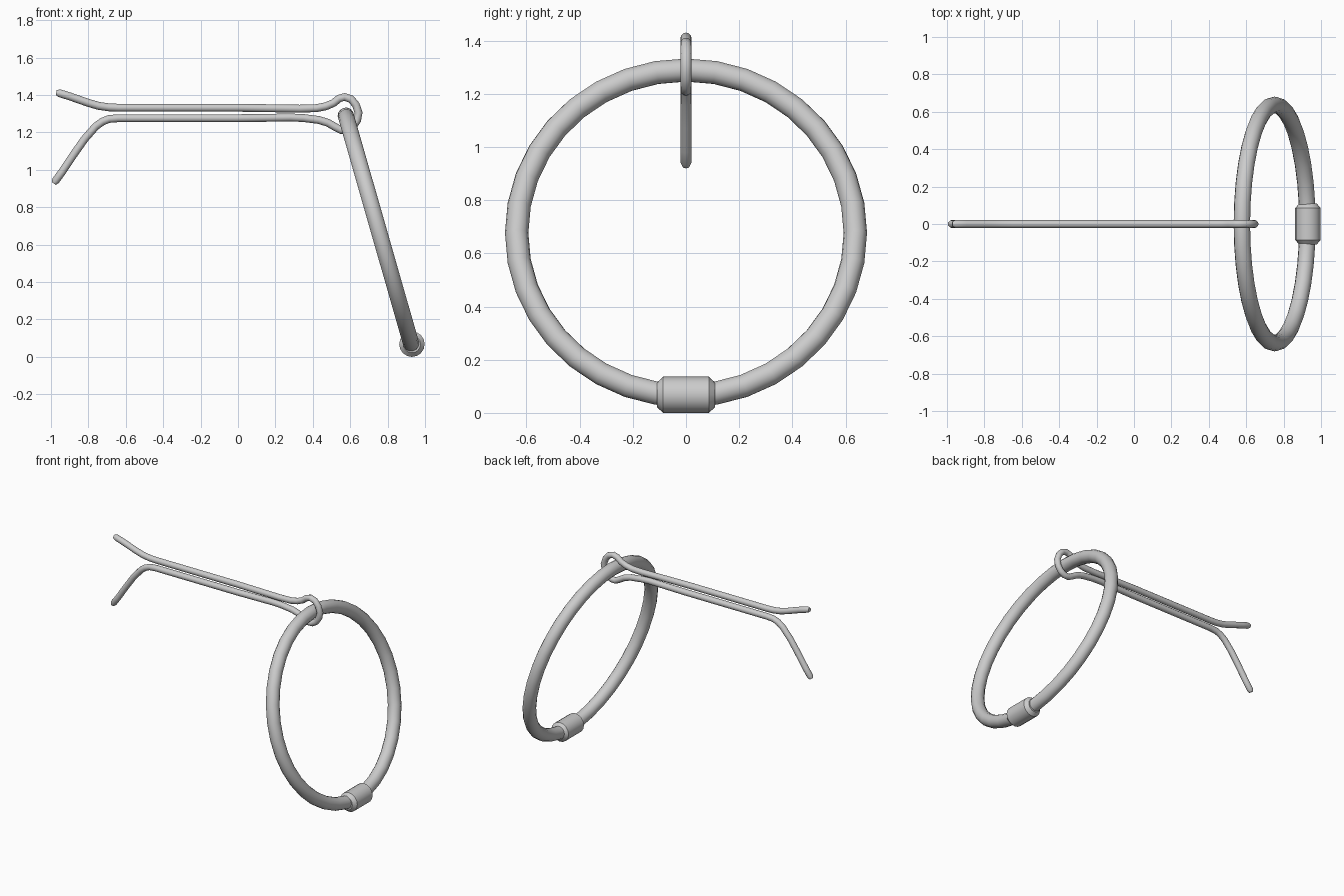
import bpy, bmesh, math
from mathutils import Vector

if "Cube" in bpy.data.objects:
    bpy.data.objects.remove(bpy.data.objects["Cube"])


def smooth(obj, angle=40):
    bpy.ops.object.select_all(action='DESELECT')
    obj.select_set(True)
    bpy.context.view_layer.objects.active = obj
    bpy.ops.object.shade_smooth_by_angle(angle=math.radians(angle))


def sweep(name, path, radii, axis_side, sides=12):
    """Sweep a circle along a planar path; axis_side is the plane's normal."""
    pts = [Vector(p) for p in path]
    bm = bmesh.new()
    rings = []
    for i, p in enumerate(pts):
        t = (pts[min(i + 1, len(pts) - 1)] - pts[max(i - 1, 0)]).normalized()
        n = axis_side.cross(t)
        rings.append([bm.verts.new(p + radii[i] * (math.cos(a) * n + math.sin(a) * axis_side))
                      for a in (2 * math.pi * k / sides for k in range(sides))])
    for a, b in zip(rings, rings[1:]):
        for k in range(sides):
            j = (k + 1) % sides
            bm.faces.new((a[k], a[j], b[j], b[k]))
    bm.faces.new(rings[0])
    bm.faces.new(rings[-1])
    bmesh.ops.recalc_face_normals(bm, faces=bm.faces)
    mesh = bpy.data.meshes.new(name)
    bm.to_mesh(mesh)
    bm.free()
    obj = bpy.data.objects.new(name, mesh)
    bpy.context.collection.objects.link(obj)
    smooth(obj)
    return obj


# Tilted pull ring
bpy.ops.mesh.primitive_torus_add(
    major_radius=0.637, minor_radius=0.044, major_segments=36, minor_segments=14,
    location=(0.752, 0, 0.677), rotation=(0, math.atan2(1.233, 0.353), 0))
ring = bpy.context.object
ring.name = "pull_ring"
smooth(ring, 60)

# Sleeve joining the ring ends at the bottom
sweep("ring_sleeve",
      [(0.93, y, 0.068) for y in (-0.11, -0.086, 0.086, 0.11)],
      [0.046, 0.068, 0.068, 0.046], Vector((1, 0, 0)), 16)

# Split pin: upper leg, eye around the ring, lower leg with splayed end
upper = [(-0.972, 1.413), (-0.955, 1.41), (-0.90, 1.393), (-0.80, 1.358), (-0.745, 1.342),
         (-0.69, 1.334), (-0.64, 1.332), (0.0, 1.332), (0.33, 1.327), (0.42, 1.330), (0.47, 1.340)]
eye = [(0.51, 1.357), (0.54, 1.381), (0.57, 1.390), (0.605, 1.378), (0.63, 1.348),
       (0.645, 1.305), (0.637, 1.265), (0.615, 1.232), (0.585, 1.214), (0.55, 1.213), (0.52, 1.229)]
lower = [(0.48, 1.252), (0.43, 1.267), (0.35, 1.277), (0.28, 1.28), (0.0, 1.276), (-0.64, 1.276),
         (-0.69, 1.272), (-0.725, 1.258), (-0.76, 1.233), (-0.82, 1.165), (-0.88, 1.08),
         (-0.94, 0.99), (-0.975, 0.942), (-0.985, 0.927)]
path = [(x, 0, z) for x, z in upper + eye + lower]
radii = [0.021] * len(path)
radii[0] = radii[-1] = 0.013
sweep("split_pin", path, radii, Vector((0, 1, 0)), 12)
